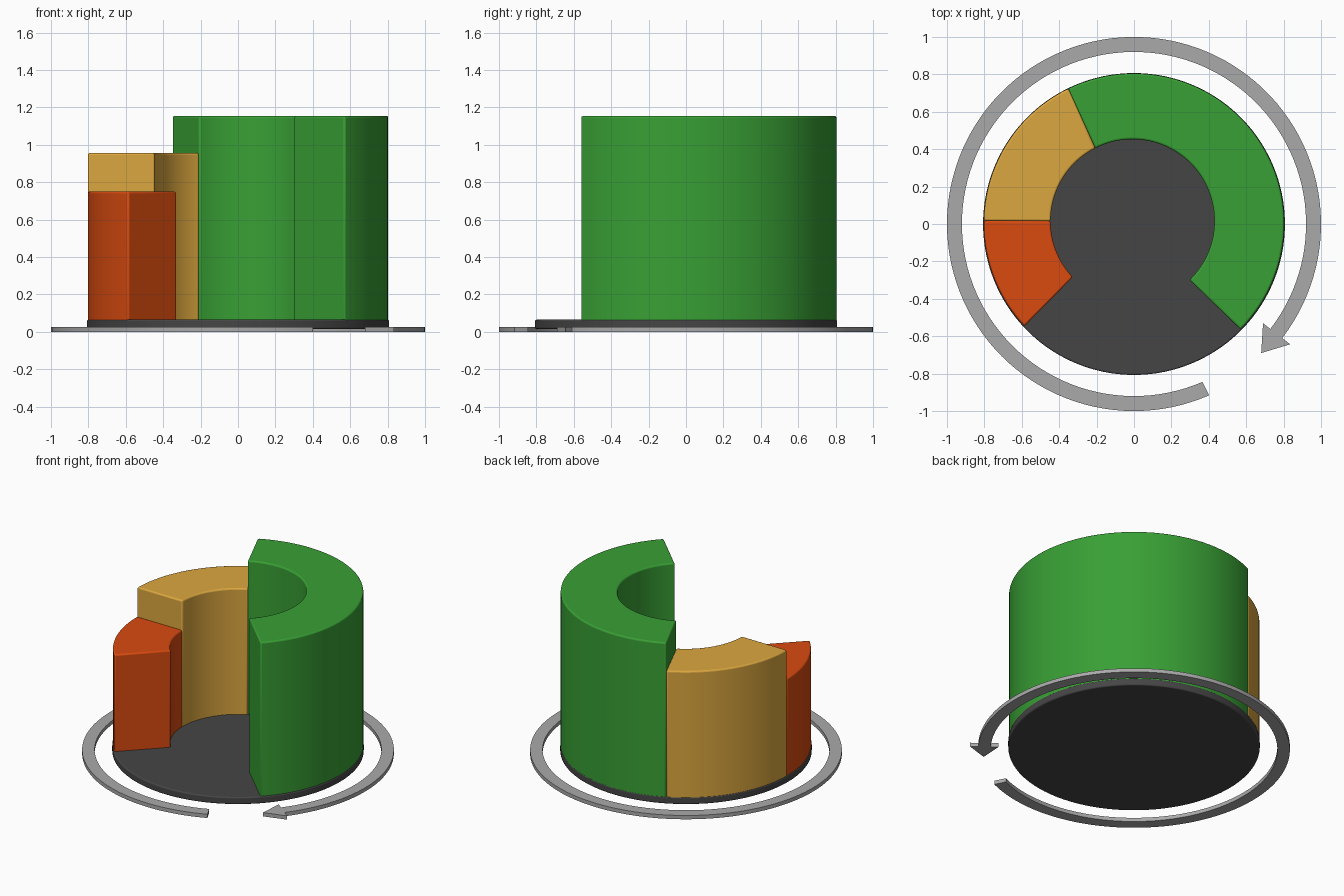
import bpy, bmesh
from math import cos, sin, radians, ceil

if "Cube" in bpy.data.objects:
    bpy.data.objects.remove(bpy.data.objects["Cube"])


def arc(r, a0, a1, cx=0.0, cy=0.0, step=3.0):
    n = max(2, ceil(abs(a1 - a0) / step))
    angles = [radians(a0 + (a1 - a0) * i / n) for i in range(n + 1)]
    return [(cx + r * cos(a), cy + r * sin(a)) for a in angles]


def slab(name, outline, z0, z1, color=None, bevel=0.0):
    """Extrude a flat outline between two heights."""
    bm = bmesh.new()
    face = bm.faces.new([bm.verts.new((x, y, z0)) for x, y in outline])
    top = bmesh.ops.extrude_face_region(bm, geom=[face])["geom"]
    verts = [g for g in top if isinstance(g, bmesh.types.BMVert)]
    bmesh.ops.translate(bm, vec=(0, 0, z1 - z0), verts=verts)
    bmesh.ops.recalc_face_normals(bm, faces=bm.faces)
    mesh = bpy.data.meshes.new(name)
    bm.to_mesh(mesh)
    bm.free()
    obj = bpy.data.objects.new(name, mesh)
    bpy.context.collection.objects.link(obj)
    if color:
        mat = bpy.data.materials.new(name + "_colour")
        mat.diffuse_color = (*color, 1)
        mat.use_nodes = True
        mat.node_tree.nodes["Principled BSDF"].inputs["Base Color"].default_value = mat.diffuse_color
        mesh.materials.append(mat)
    if bevel:
        mod = obj.modifiers.new("rounded_edges", 'BEVEL')
        mod.width = bevel
        mod.segments = 3
        mod.limit_method = 'ANGLE'
        mod.angle_limit = radians(30)
    bpy.ops.object.select_all(action='DESELECT')
    obj.select_set(True)
    bpy.context.view_layer.objects.active = obj
    bpy.ops.object.shade_smooth_by_angle(angle=radians(32))
    return obj


# Dark base disc
slab("base_disc", arc(0.807, 0, 357, step=3), 0.015, 0.065, (0.06, 0.06, 0.06), 0.008)

# Three wall segments: outer start/end angle, inner start/end angle, height, colour
segments = [
    ("green_segment", -44.8, 116.0, -45.8, 117.1, 1.154, (0.04, 0.35, 0.035)),
    ("yellow_segment", 116.0, 178.9, 117.1, 180.0, 0.956, (0.72, 0.39, 0.05)),
    ("orange_segment", 178.9, 223.1, 180.0, 223.1, 0.75, (0.70, 0.07, 0.005)),
]
for name, o0, o1, i0, i1, top, color in segments:
    outline = arc(0.803, o0, o1, 0, 0.002) + arc(0.438, i1, i0, -0.008, 0.015)
    slab(name, outline, 0.016, top, color, 0.01)

# Flat rotation arrow around the base
head = [(0.69, -0.53), (0.68, -0.69), (0.835, -0.643)]
outline = arc(0.92, 293.4, -37.6) + head + arc(1.0, -37.6, 293.7)
slab("rotation_arrow", outline, 0.0, 0.027, (0.4, 0.4, 0.4))
